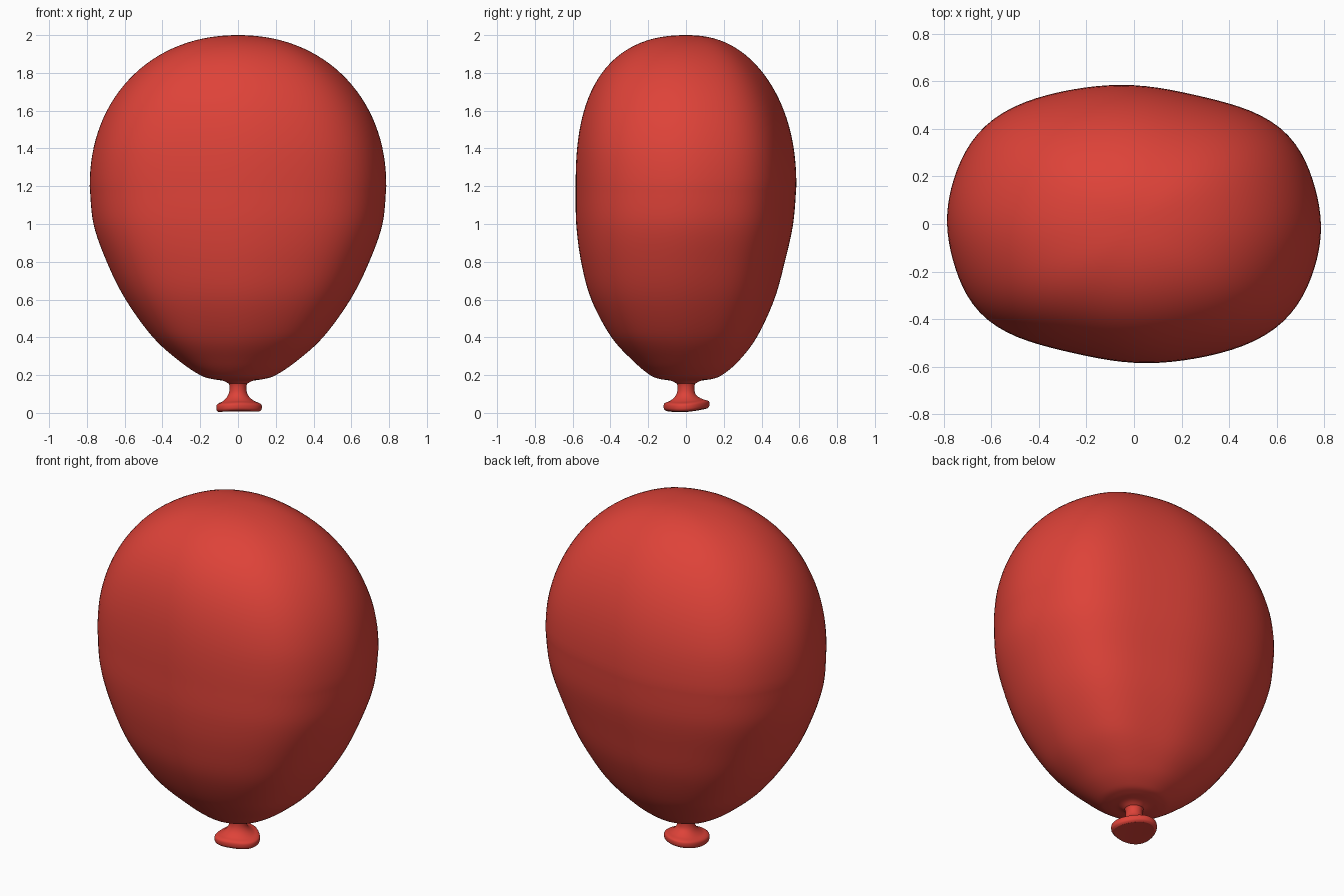
import bpy, math
from mathutils import Vector

if "Cube" in bpy.data.objects:
    bpy.data.objects.remove(bpy.data.objects["Cube"])

SIDES = 96

# Half of the lopsided plan outline (the other half is the same turned 180 degrees)
HALF = [(1, 0), (.975, .23), (.905, .48), (.77, .71), (.64, .8), (.51, .86), (.255, .95),
        (0, .995), (-.255, .98), (-.51, .91), (-.77, .735), (-.91, .5), (-.98, .24)]
PLAN = [Vector(p) for p in HALF] + [-Vector(p) for p in HALF]
ANGLES = [math.tau * k / SIDES for k in range(SIDES)]


def spline(a, b, c, d, t):
    return 0.5 * (2 * b + (c - a) * t + (2 * a - 5 * b + 4 * c - d) * t * t
                  + (3 * b - a - 3 * c + d) * t ** 3)


def smooth_rows(rows, steps):
    pts = [Vector(r) for r in rows]
    out = []
    for i in range(len(pts) - 1):
        a, d = pts[max(i - 1, 0)], pts[min(i + 2, len(pts) - 1)]
        out += [spline(a, pts[i], pts[i + 1], d, s / steps) for s in range(steps)]
    return out + [pts[-1]]


def plan_radii():
    """Radius of the plan outline per angle, smoothed with a few harmonics."""
    dense = []
    n = len(PLAN)
    for i in range(n):
        for s in range(40):
            p = spline(PLAN[i - 1], PLAN[i], PLAN[(i + 1) % n], PLAN[(i + 2) % n], s / 40)
            dense.append((math.atan2(p.y, p.x) % math.tau, p.length))
    raw = [min(dense, key=lambda q: abs((q[0] - a + math.pi) % math.tau - math.pi))[1]
           for a in ANGLES]
    res = [sum(raw) / SIDES] * SIDES
    for h in (2, 4, 6, 8):
        c = sum(r * math.cos(h * a) for r, a in zip(raw, ANGLES)) * 2 / SIDES
        s = sum(r * math.sin(h * a) for r, a in zip(raw, ANGLES)) * 2 / SIDES
        res = [r + c * math.cos(h * a) + s * math.sin(h * a) for r, a in zip(res, ANGLES)]
    return res


RADII = plan_radii()


def loft(name, rings, lopsided, cap_end, wobble=0):
    """Rings are (z, half width x, half width y, y offset), top to bottom."""
    verts, faces = [], []
    for z, rx, ry, oy in rings:
        blend = lopsided * min(1, max(.3, (z - .1) / .3)) * (1 - .4 * max(0, (z - 1.4) / .6))
        fade = max(0, min(1, (.1 - z) / .05)) * wobble
        for a, r in zip(ANGLES, RADII):
            k = 1 + (r - 1) * blend
            w = 1 + fade * 5 * math.cos(3 * a + .5)
            verts.append((rx * k * w * math.cos(a), oy + ry * k * w * math.sin(a),
                          z + fade * (.6 * math.sin(a + .2) - .5 * math.cos(2 * a))))
    n = len(verts) // SIDES
    for i in range(n - 1):
        for k in range(SIDES):
            m = (k + 1) % SIDES
            faces.append((i * SIDES + k, (i + 1) * SIDES + k,
                          (i + 1) * SIDES + m, i * SIDES + m))
    if cap_end:
        faces.append(tuple((n - 1) * SIDES + k for k in reversed(range(SIDES))))
    else:
        faces.append(tuple(range(SIDES)))
    me = bpy.data.meshes.new(name)
    me.from_pydata(verts, [], faces)
    ob = bpy.data.objects.new(name, me)
    bpy.context.collection.objects.link(ob)
    me.materials.append(red)
    bpy.ops.object.select_all(action='DESELECT')
    ob.select_set(True)
    bpy.context.view_layer.objects.active = ob
    bpy.ops.object.shade_smooth_by_angle(angle=math.radians(40))
    return ob


red = bpy.data.materials.new("red_rubber")
red.diffuse_color = (.73, .055, .04, 1)
red.use_nodes = True
red.node_tree.nodes["Principled BSDF"].inputs["Base Color"].default_value = red.diffuse_color

# Inflated body: rounded dome above, tapering lower half
dome = []
for i in range(1, 30):
    t = math.pi / 2 * i / 30
    s, c = math.sin(t), math.cos(t)
    z = 1.2 + .8 * c
    dome.append((z, .785 * (1 - c ** 2.12) ** (1 / 2.12), .585 * (1 - c ** 2.3) ** (1 / 2.3),
                 -.05 * s * c * c))
lower = smooth_rows([
    (1.2, .785, .585, 0), (1.0, .765, .575, -.007), (.8, .695, .54, -.016),
    (.6, .595, .485, -.017), (.4, .45, .385, -.01), (.27, .305, .275, 0),
    (.2, .2, .19, 0), (.18, .14, .14, 0), (.17, .08, .08, 0), (.155, .05, .05, 0)], 6)
loft("balloon_body", [(2.0, .01, .01, 0)] + dome + [tuple(v) for v in lower], 1, False)

# Tied neck flaring into the flat lip
loft("neck_and_lip", smooth_rows([
    (.17, .055, .055, 0), (.145, .046, .046, 0), (.11, .047, .047, 0), (.085, .06, .06, 0),
    (.065, .085, .085, 0), (.056, .108, .108, 0), (.046, .119, .119, 0),
    (.024, .119, .119, 0), (.013, .109, .109, 0), (.012, .105, .105, 0)], 4),
    0, True, .011)
